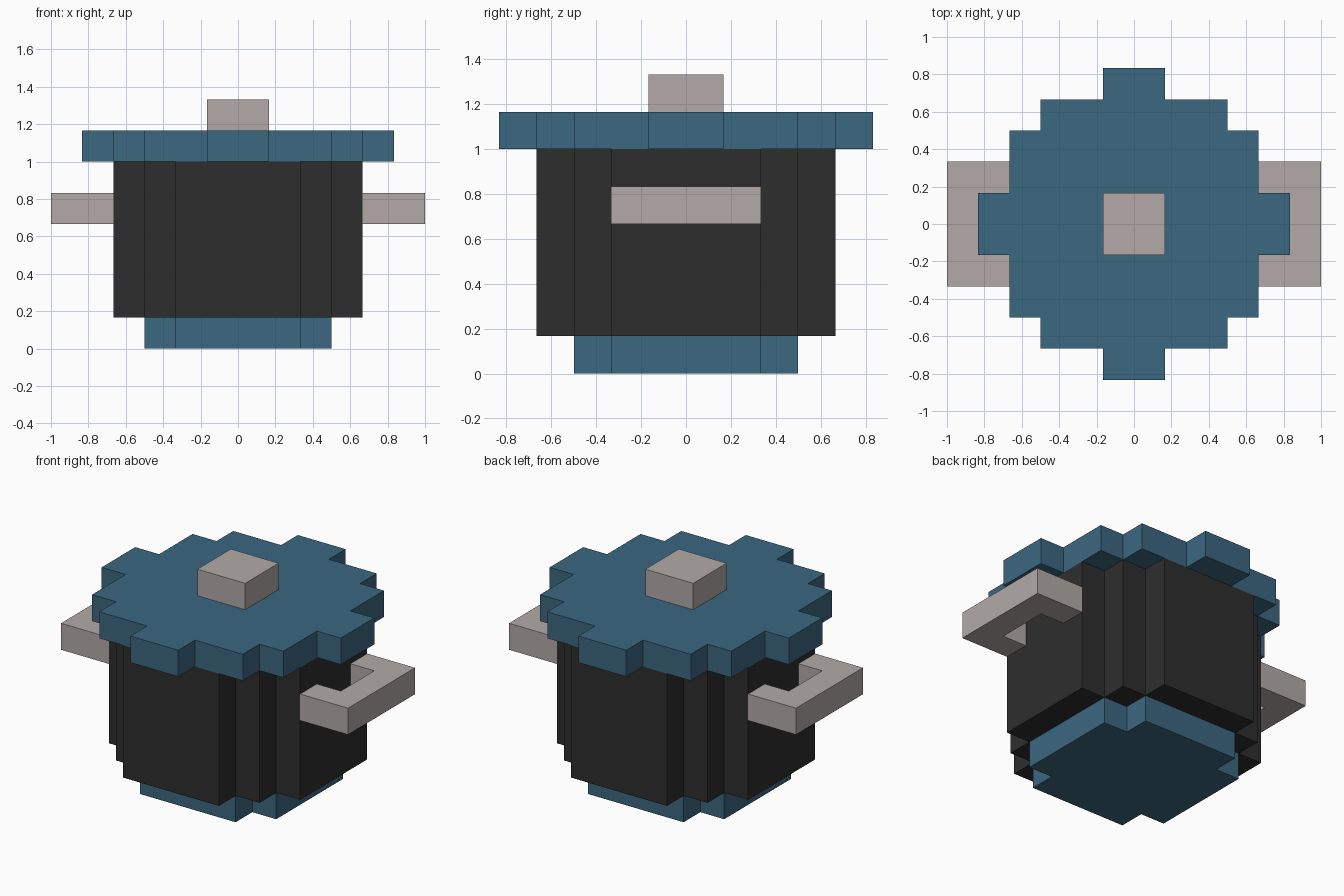
import bpy, bmesh

if "Cube" in bpy.data.objects:
    bpy.data.objects.remove(bpy.data.objects["Cube"])

U = 1 / 6  # block size


def material(name, rgb):
    m = bpy.data.materials.new(name)
    m.diffuse_color = (*rgb, 1)
    m.use_nodes = True
    m.node_tree.nodes["Principled BSDF"].inputs["Base Color"].default_value = m.diffuse_color
    return m


blue = material("blue", (0.044, 0.136, 0.216))
black = material("black", (0.027, 0.027, 0.027))
grey = material("warm_grey", (0.445, 0.402, 0.392))


def prism(name, outline, z0, z1, mat):
    """Extrude a counter-clockwise outline, all measured in blocks."""
    bm = bmesh.new()
    face = bm.faces.new([bm.verts.new((x * U, y * U, z0 * U)) for x, y in outline])
    top = bmesh.ops.extrude_face_region(bm, geom=[face], use_keep_orig=True)["geom"]
    verts = [v for v in top if isinstance(v, bmesh.types.BMVert)]
    bmesh.ops.translate(bm, verts=verts, vec=(0, 0, (z1 - z0) * U))
    bmesh.ops.recalc_face_normals(bm, faces=bm.faces)
    mesh = bpy.data.meshes.new(name)
    bm.to_mesh(mesh)
    bm.free()
    mesh.materials.append(mat)
    obj = bpy.data.objects.new(name, mesh)
    bpy.context.collection.objects.link(obj)
    return obj


def stepped(corner):
    """Repeat one stepped corner around four quarter turns."""
    points = []
    for _ in range(4):
        points += corner
        corner = [(-y, x) for x, y in corner]
    return points


def square(r):
    return [(r, -r), (r, r), (-r, r), (-r, -r)]


# Stacked pot: base, body, lid and knob
prism("base", stepped([(3, 2), (2, 2), (2, 3)]), 0, 1, blue)
prism("body", stepped([(4, 2), (3, 2), (3, 3), (2, 3), (2, 4)]), 1, 6, black)
prism("lid", stepped([(5, 1), (4, 1), (4, 3), (3, 3), (3, 4), (1, 4), (1, 5)]), 6, 7, blue)
prism("knob", square(1), 7, 8, grey)

# U-shaped side handles
handle = [(4, -2), (6, -2), (6, 2), (4, 2), (4, 1), (5, 1), (5, -1), (4, -1)]
prism("right_handle", handle, 4, 5, grey)
prism("left_handle", [(-x, -y) for x, y in handle], 4, 5, grey)
